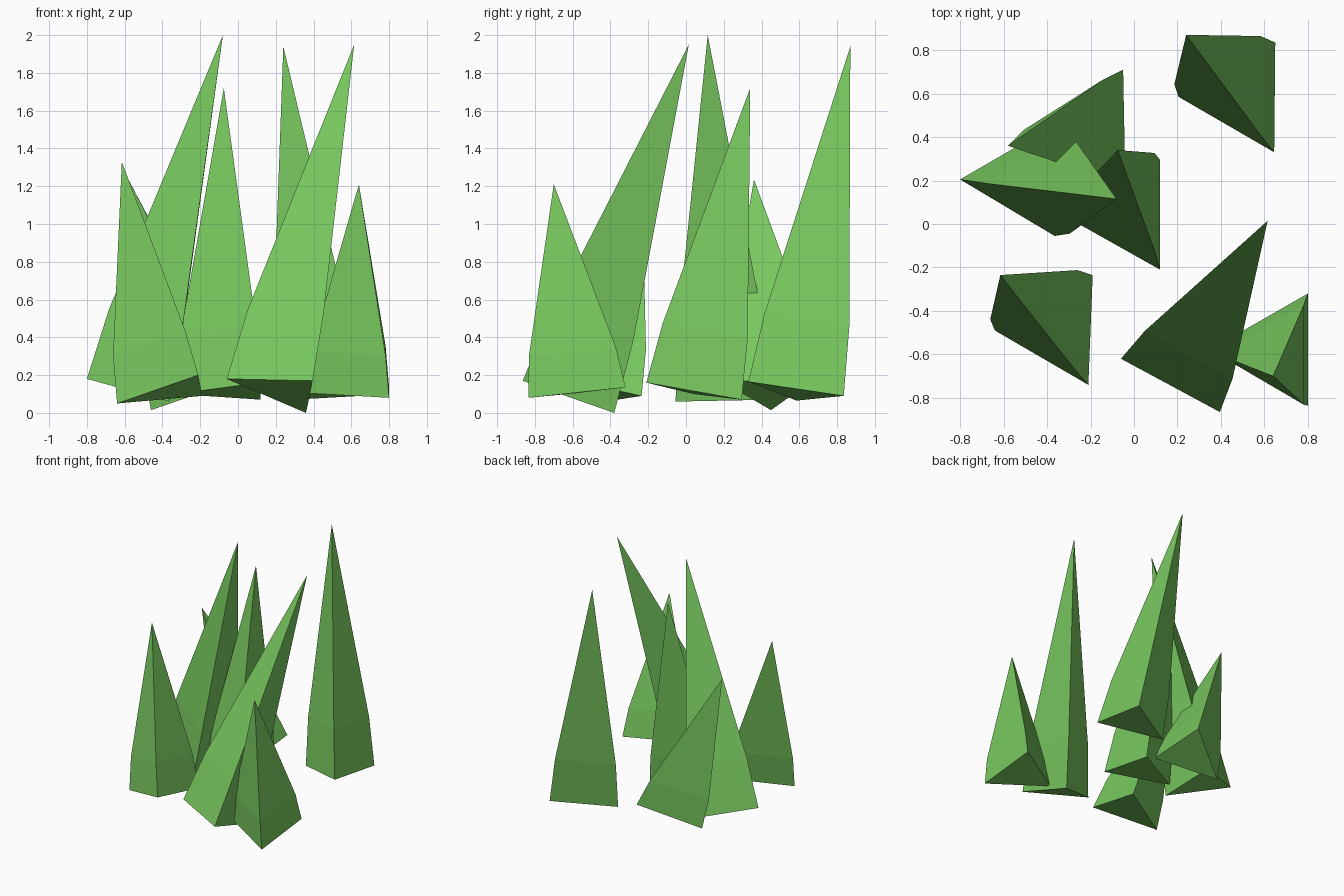
import bpy
import bmesh
from mathutils import Vector

if "Cube" in bpy.data.objects:
    bpy.data.objects.remove(bpy.data.objects["Cube"], do_unlink=True)

# Single leaf colour
green = bpy.data.materials.new("leaf_green")
green.use_nodes = True
colour = (0.19, 0.585, 0.115, 1.0)
green.diffuse_color = colour
bsdf = green.node_tree.nodes["Principled BSDF"]
bsdf.inputs["Base Color"].default_value = colour
bsdf.inputs["Roughness"].default_value = 0.9

BEND = 0.2      # height of the shoulder along the blade
BULGE = 0.09    # how far the shoulder swells outward


def make_blade(name, tip, corners):
    """Three-sided spike with a slightly swollen shoulder and a closed base."""
    tip = Vector(tip)
    base = [Vector(c) for c in corners]
    centre = sum(base, Vector()) / 3
    shoulder = [b.lerp(tip, BEND) + (b - centre) * BULGE for b in base]

    bm = bmesh.new()
    low = [bm.verts.new(p) for p in base]
    mid = [bm.verts.new(p) for p in shoulder]
    top = bm.verts.new(tip)
    bm.faces.new(low)
    for i in range(3):
        j = (i + 1) % 3
        bm.faces.new((low[i], low[j], mid[j], mid[i]))
        bm.faces.new((mid[i], mid[j], top))
    bmesh.ops.recalc_face_normals(bm, faces=bm.faces)

    mesh = bpy.data.meshes.new(name)
    bm.to_mesh(mesh)
    bm.free()
    mesh.materials.append(green)
    blade = bpy.data.objects.new(name, mesh)
    bpy.context.collection.objects.link(blade)


# Each blade: tip, then the three base corners
make_blade("blade_back_left", (0.24, 0.87, 1.94),
           [(0.65, 0.835, 0.09), (0.645, 0.33, 0.165), (0.205, 0.585, 0.065)])
make_blade("blade_front_right", (-0.615, -0.235, 1.33),
           [(-0.19, -0.235, 0.09), (-0.21, -0.74, 0.2), (-0.64, -0.49, 0.05)])
make_blade("blade_tall_right", (-0.08, 0.115, 2.0),
           [(-0.8, 0.205, 0.18), (-0.365, -0.055, 0.06), (-0.36, 0.46, 0.07)])
make_blade("blade_centre", (-0.075, 0.34, 1.72),
           [(0.12, 0.295, 0.07), (0.12, -0.21, 0.16), (-0.325, 0.04, 0.1)])
make_blade("blade_back_right", (-0.58, 0.36, 1.235),
           [(-0.05, 0.71, 0.2), (-0.04, 0.2, 0.16), (-0.46, 0.45, 0.015)])
make_blade("blade_leaning_front", (0.615, 0.015, 1.95),
           [(-0.06, -0.62, 0.18), (0.395, -0.865, 0.17), (0.36, -0.38, 0.0)])
make_blade("blade_front_left", (0.64, -0.7, 1.21),
           [(0.8, -0.32, 0.135), (0.8, -0.835, 0.08), (0.355, -0.575, 0.105)])
